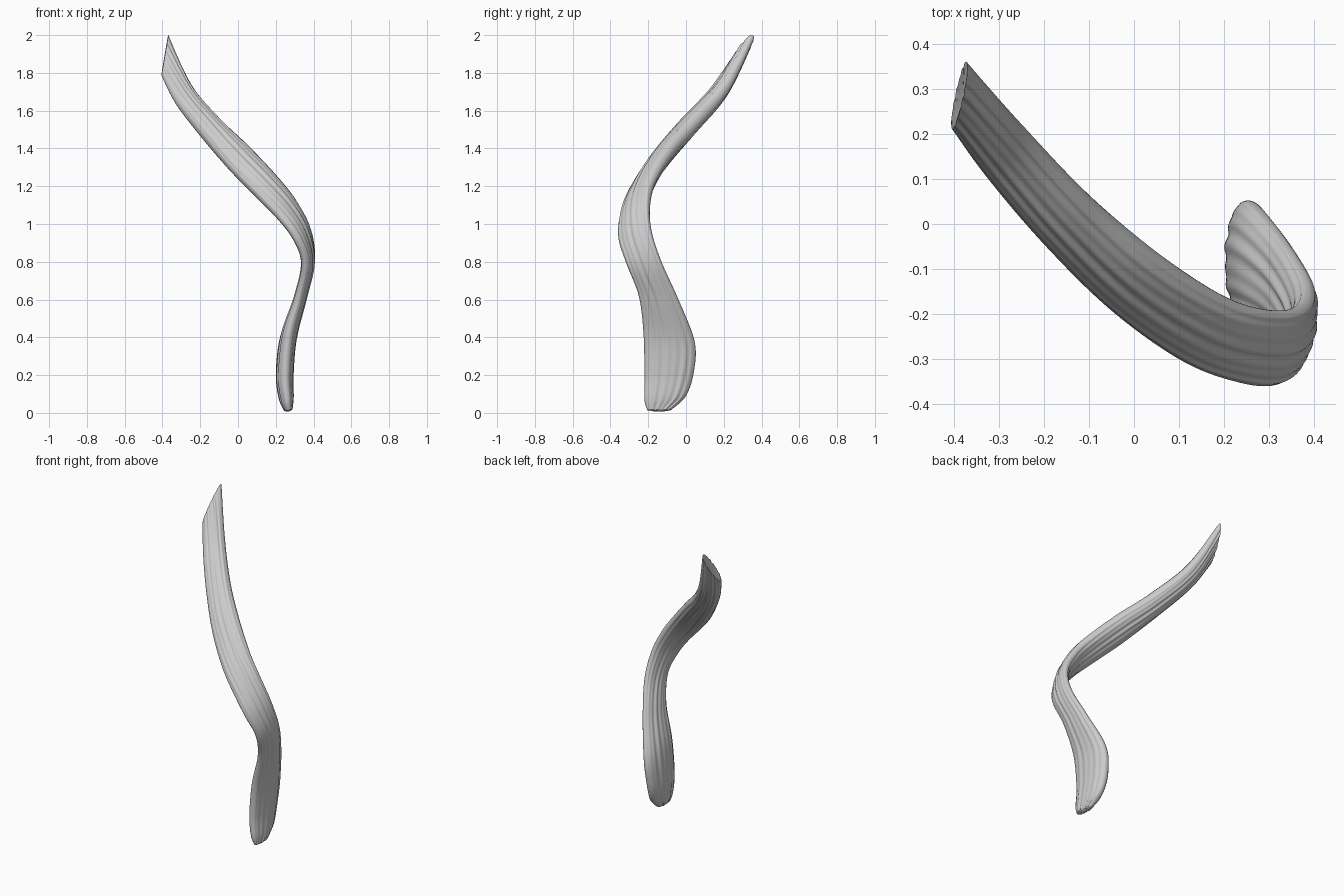
import bpy, bmesh, math
from mathutils import Vector

if "Cube" in bpy.data.objects:
    bpy.data.objects.remove(bpy.data.objects["Cube"])

# Stations from top to bottom: back edge, front edge, thickness
STATIONS = [
    ((-.37, .355, 2.0), (-.405, .215, 1.79), .055),
    ((-.25, .22, 1.73), (-.33, .11, 1.65), .085),
    ((-.10, .06, 1.55), (-.20, -.04, 1.48), .10),
    ((.05, -.07, 1.41), (-.05, -.185, 1.30), .10),
    ((.20, -.165, 1.25), (.10, -.295, 1.15), .09),
    ((.30, -.195, 1.12), (.22, -.345, 1.03), .08),
    ((.372, -.185, .97), (.305, -.355, .92), .07),
    ((.385, -.13, .80), (.355, -.315, .79), .065),
    ((.335, -.04, .60), (.325, -.25, .62), .065),
    ((.265, .045, .38), (.27, -.225, .42), .085),
    ((.245, .042, .22), (.25, -.22, .20), .09),
    ((.25, 0, .09), (.26, -.22, .07), .075),
    ((.265, -.08, .015), (.268, -.205, .015), .04),
]
SIDES, STEPS = 96, 10


def spline(p, i, t):
    """Catmull-Rom value between p[i] and p[i+1]."""
    a, b = p[max(i - 1, 0)], p[i]
    c, d = p[i + 1], p[min(i + 2, len(p) - 1)]
    return .5 * (2 * b + (c - a) * t + (2 * a - 5 * b + 4 * c - d) * t * t
                 + (3 * b - a - 3 * c + d) * t ** 3)


backs = [Vector(s[0]) for s in STATIONS]
fronts = [Vector(s[1]) for s in STATIONS]
thick = [s[2] for s in STATIONS]
samples = [(i, k / STEPS) for i in range(len(STATIONS) - 1) for k in range(STEPS)]
samples.append((len(STATIONS) - 2, 1.0))
rows = [(spline(backs, i, t), spline(fronts, i, t), spline(thick, i, t)) for i, t in samples]
mids = [(u + l) / 2 for u, l, _ in rows]

# Strap body: flattened rings with lengthwise fibre ridges
bm = bmesh.new()
rings = []
for n, (u, l, th) in enumerate(rows):
    half = (u - l) / 2
    tangent = mids[min(n + 1, len(mids) - 1)] - mids[max(n - 1, 0)]
    normal = tangent.cross(half).normalized()
    s = n / (len(rows) - 1)
    ring = []
    for k in range(SIDES):
        a = 2 * math.pi * k / SIDES
        c, d = math.cos(a), math.sin(a)
        ridge = (.0022 * math.sin(17 * a + 3 * math.sin(5 * s))
                 + .0016 * math.sin(11 * a - 5 * s + 1))
        flat = math.copysign(abs(d) ** .85, d) * th / 2
        p = mids[n] + half * c + normal * (flat + ridge * d)
        p.z = max(p.z, 0)
        ring.append(bm.verts.new(p))
    rings.append(ring)
for r, q in zip(rings, rings[1:]):
    for k in range(SIDES):
        j = (k + 1) % SIDES
        bm.faces.new((r[k], r[j], q[j], q[k]))

# Ends: hollowed slanted cut at the top, rounded tip at the bottom
for ring, m, push in ((rings[0], mids[0], .02), (rings[-1], mids[-1], .012)):
    along = (mids[5] - mids[0]).normalized() if ring is rings[0] else Vector((0, 0, -1))
    prev = ring
    for f in (.75, .4):
        cur = []
        for v in ring:
            p = m + (v.co - m) * f + along * push * (1 - f)
            p.z = max(p.z, 0)
            cur.append(bm.verts.new(p))
        for k in range(SIDES):
            j = (k + 1) % SIDES
            bm.faces.new((prev[k], prev[j], cur[j], cur[k]))
        prev = cur
    bm.faces.new(prev)
bmesh.ops.recalc_face_normals(bm, faces=bm.faces)

mesh = bpy.data.meshes.new("muscle_strap")
bm.to_mesh(mesh)
bm.free()
strap = bpy.data.objects.new("muscle_strap", mesh)
bpy.context.collection.objects.link(strap)
bpy.context.view_layer.objects.active = strap
strap.select_set(True)
bpy.ops.object.shade_smooth_by_angle(angle=math.radians(50))
